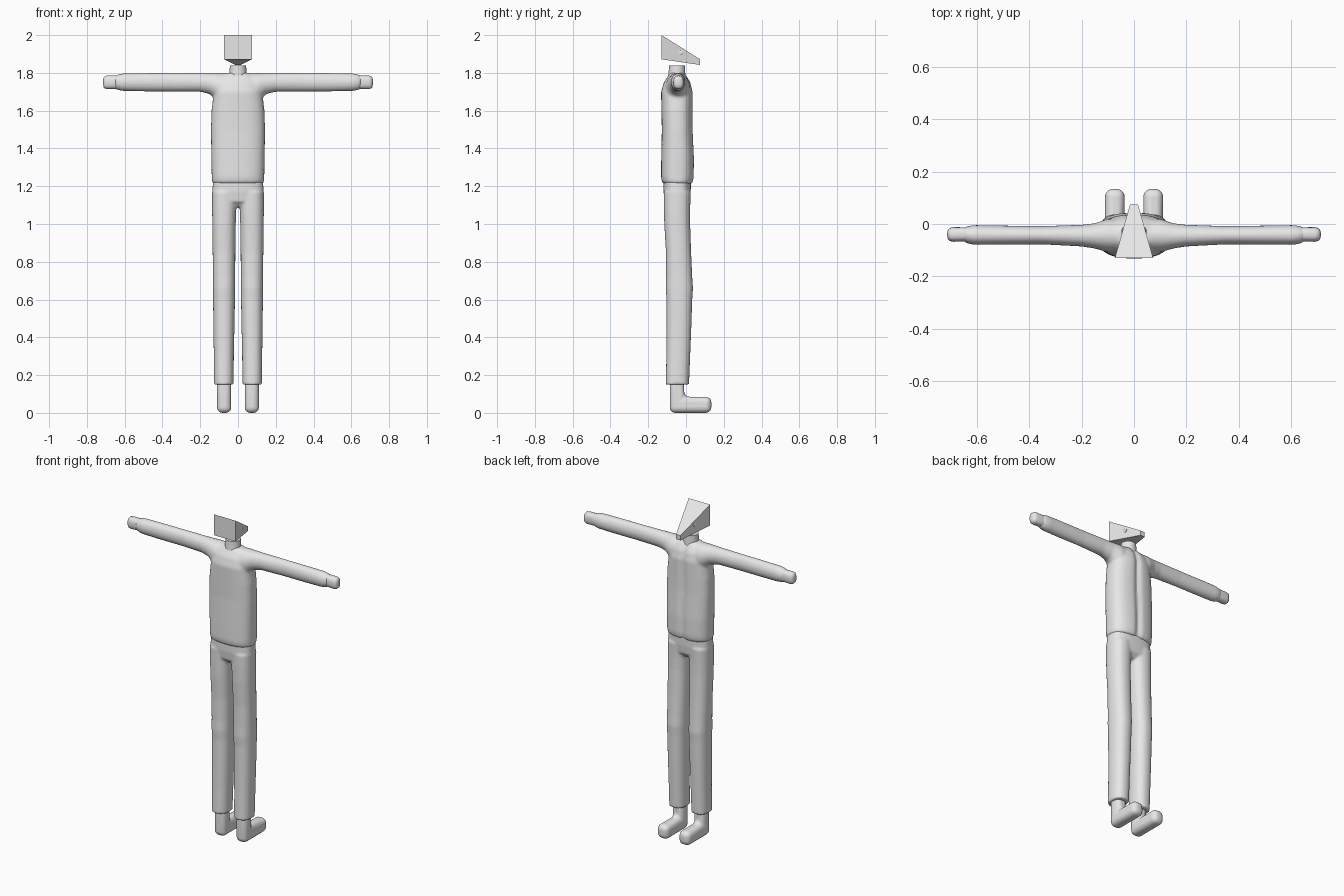
import bpy, bmesh, math

if "Cube" in bpy.data.objects:
    bpy.data.objects.remove(bpy.data.objects["Cube"])

grey = bpy.data.materials.new("plain grey")
grey.diffuse_color = (0.8, 0.8, 0.8, 1)
grey.use_nodes = True
grey.node_tree.nodes["Principled BSDF"].inputs["Base Color"].default_value = grey.diffuse_color


def finish(name, bm, angle=180):
    bmesh.ops.recalc_face_normals(bm, faces=bm.faces)
    me = bpy.data.meshes.new(name)
    bm.to_mesh(me)
    bm.free()
    me.materials.append(grey)
    ob = bpy.data.objects.new(name, me)
    bpy.context.collection.objects.link(ob)
    bpy.context.view_layer.objects.active = ob
    ob.select_set(True)
    if angle:
        bpy.ops.object.shade_smooth_by_angle(angle=math.radians(angle))
    ob.select_set(False)
    return ob


def loft(bm, axis, rings, power=2.0, groove=0.0, segs=48):
    """Capped loft; ring = (position, a0, a1, b0, b1), the extents of the other two axes."""
    loops = []
    for p, a0, a1, b0, b1 in rings:
        loop = []
        for i in range(segs):
            t = 2 * math.pi * i / segs
            c, s = math.cos(t), math.sin(t)
            u = math.copysign(abs(c) ** (2 / power), c)
            v = math.copysign(abs(s) ** (2 / power), s)
            a = (a0 + a1) / 2 + (a1 - a0) / 2 * u
            b = (b0 + b1) / 2 + (b1 - b0) / 2 * v
            if groove and s > 0:
                b -= groove * math.exp(-(a / 0.012) ** 2)
            loop.append(bm.verts.new((a, b, p) if axis == "z" else (p, a, b)))
        loops.append(loop)
    for l0, l1 in zip(loops, loops[1:]):
        for i in range(segs):
            j = (i + 1) % segs
            bm.faces.new((l0[i], l0[j], l1[j], l1[i]))
    bm.faces.new(loops[0])
    bm.faces.new(loops[-1])


def mirrored(rings, side, axis):
    """Mirror loft rings across x = 0."""
    if side > 0:
        return rings
    if axis == "x":
        return [(-r[0],) + tuple(r[1:]) for r in rings]
    return [(r[0], -r[2], -r[1], r[3], r[4]) for r in rings]


def blend(ob, voxel, repeat):
    """Fuse overlapping lofts into one soft skin."""
    m = ob.modifiers.new("fuse", "REMESH")
    m.mode = "VOXEL"
    m.voxel_size = voxel
    m.use_smooth_shade = True
    s = ob.modifiers.new("soften", "SMOOTH")
    s.factor = 0.5
    s.iterations = repeat


# Jumper: torso and sleeves
bm = bmesh.new()
torso = [(1.213, .130, -.118, .030), (1.225, .138, -.128, .038), (1.25, .139, -.132, .042),
         (1.35, .141, -.131, .043), (1.5, .143, -.128, .036), (1.6, .140, -.130, .035),
         (1.7, .128, -.132, .036), (1.75, .115, -.117, .024), (1.78, .09, -.097, .006),
         (1.80, .06, -.082, -.012)]
loft(bm, "z", [(z, -h, h, a, b) for z, h, a, b in torso], 2.6, 0.012)
sleeve = [(.05, -.110, .020, 1.62, 1.80), (.10, -.108, .020, 1.645, 1.80),
          (.15, -.094, .003, 1.688, 1.80), (.20, -.086, -.003, 1.70, 1.80),
          (.35, -.078, -.008, 1.702, 1.80), (.5, -.079, -.006, 1.702, 1.799),
          (.61, -.080, -.004, 1.704, 1.797), (.635, -.075, -.008, 1.709, 1.792),
          (.652, -.067, -.014, 1.717, 1.785)]
for s in (1, -1):
    loft(bm, "x", mirrored(sleeve, s, "x"))
blend(finish("jumper", bm), 0.008, 4)

# Trousers: hips and two legs
bm = bmesh.new()
hips = [(1.09, .128, -.085, -.005), (1.12, .135, -.113, .020), (1.17, .136, -.119, .025),
        (1.23, .132, -.119, .026)]
loft(bm, "z", [(z, -h, h, a, b) for z, h, a, b in hips], 2.8)
leg = [(.150, .024, .127, -.107, .016), (.30, .022, .128, -.104, .022),
       (.45, .019, .130, -.103, .028), (.6, .016, .132, -.103, .033),
       (.66, .015, .133, -.107, .037), (.72, .015, .133, -.105, .033),
       (.85, .014, .134, -.106, .027), (1.0, .012, .136, -.115, .022),
       (1.08, .009, .137, -.117, .022), (1.17, .004, .137, -.118, .025)]
for s in (1, -1):
    loft(bm, "z", mirrored(leg, s, "z"), 2.3)
blend(finish("trousers", bm), 0.008, 2)

# Feet with ankles: L-shaped profile, rounded
profile = [(-.086, 0), (.134, 0), (.134, .085), (-.010, .085), (-.010, .22), (-.086, .22)]
for side, s in (("right", 1), ("left", -1)):
    bm = bmesh.new()
    f = bm.faces.new([bm.verts.new((s * .036, y, z)) for y, z in profile])
    r = bmesh.ops.extrude_face_region(bm, geom=[f])
    for v in r["geom"]:
        if isinstance(v, bmesh.types.BMVert):
            v.co.x = s * .111
    foot = finish(side + "_foot", bm, 60)
    b = foot.modifiers.new("round", "BEVEL")
    b.width = 0.03
    b.segments = 5

# Hands
hand = [(.63, -.066, -.013, 1.716, 1.786), (.69, -.068, -.012, 1.714, 1.786),
        (.704, -.065, -.015, 1.717, 1.783), (.711, -.058, -.022, 1.724, 1.775),
        (.714, -.048, -.032, 1.738, 1.762)]
for side, s in (("right", 1), ("left", -1)):
    bm = bmesh.new()
    loft(bm, "x", mirrored(hand, s, "x"), 2.5, segs=24)
    finish(side + "_hand", bm, 60)

# Neck
bm = bmesh.new()
loft(bm, "z", [(1.76, -.050, .050, -.098, 0), (1.80, -.045, .045, -.092, -.004),
               (1.84, -.043, .043, -.090, -.005)], segs=32)
finish("neck", bm, 40)

# Wedge head: square front tapering to a thin back edge
bm = bmesh.new()
front = [bm.verts.new((x, -.13, z)) for x, z in ((-.073, 1.872), (.073, 1.872), (.073, 2), (-.073, 2))]
back = [bm.verts.new((x, .075, z)) for x, z in ((-.015, 1.842), (.015, 1.842), (.015, 1.872), (-.015, 1.872))]
bm.faces.new(front)
bm.faces.new(back)
for i in range(4):
    j = (i + 1) % 4
    bm.faces.new((front[i], front[j], back[j], back[i]))
finish("wedge_head", bm, 0)

# Small bumps showing through the head sides
bm = bmesh.new()
loft(bm, "x", [(-.048, -.034, -.020, 1.900, 1.912), (-.044, -.042, -.014, 1.893, 1.918),
               (.044, -.042, -.014, 1.893, 1.918), (.048, -.034, -.020, 1.900, 1.912)], segs=16)
finish("side_bumps", bm, 40)
